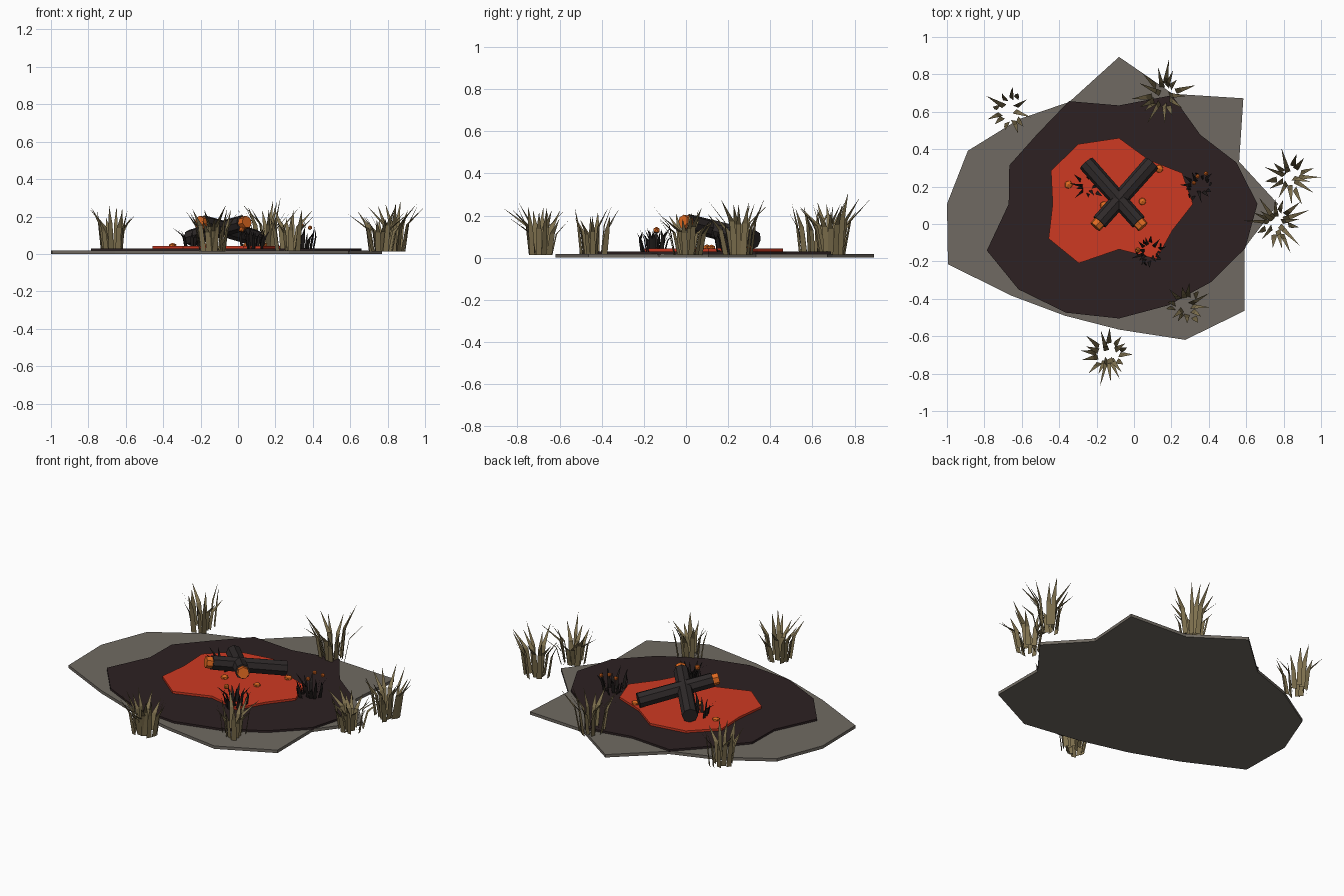
import bpy, bmesh, math, random
from mathutils import Vector

if "Cube" in bpy.data.objects:
    bpy.data.objects.remove(bpy.data.objects["Cube"])

random.seed(7)


def srgb(r, g, b, a=1.0):
    lin = lambda c: ((c / 255 + 0.055) / 1.055) ** 2.4 if c > 10 else c / 255 / 12.92
    return (lin(r), lin(g), lin(b), a)


def material(name, *rgb):
    m = bpy.data.materials.new(name)
    m.diffuse_color = srgb(*rgb)
    m.use_nodes = True
    m.node_tree.nodes["Principled BSDF"].inputs["Base Color"].default_value = m.diffuse_color
    return m


ASH = material("grey ash", 112, 106, 98, 0.92)
SCORCH = material("scorched earth", 45, 33, 34)
GLOW = material("glowing red", 206, 58, 34)
CHAR = material("charred wood", 46, 41, 41)
BURNT = material("burnt grass", 30, 26, 25)
EMBER = material("ember orange", 222, 105, 32)
DRY = material("dry grass", 126, 112, 78)


def finish(name, bm, mat):
    me = bpy.data.meshes.new(name)
    bm.to_mesh(me)
    bm.free()
    me.materials.append(mat)
    ob = bpy.data.objects.new(name, me)
    bpy.context.collection.objects.link(ob)
    return ob


def patch(name, radii, z0, z1, mat):
    """Irregular slab: radii at even angles round the fire centre, squashed in y."""
    bm = bmesh.new()
    n = len(radii)
    verts = [bm.verts.new((-0.08 + r * math.cos(math.tau * i / n),
                           0.107 + 0.85 * r * math.sin(math.tau * i / n), z0))
             for i, r in enumerate(radii)]
    face = bm.faces.new(verts)
    ext = bmesh.ops.extrude_face_region(bm, geom=[face], use_keep_orig=True)
    for v in ext["geom"]:
        if isinstance(v, bmesh.types.BMVert):
            v.co.z = z1
    bmesh.ops.recalc_face_normals(bm, faces=bm.faces)
    return finish(name, bm, mat)


def rod(name, a, b, radius, sides, mat):
    """Faceted cylinder from a to b."""
    a, b = Vector(a), Vector(b)
    bm = bmesh.new()
    bmesh.ops.create_cone(bm, cap_ends=True, segments=sides, radius1=radius,
                          radius2=radius * 0.95, depth=(b - a).length)
    ob = finish(name, bm, mat)
    ob.location = (a + b) / 2
    ob.rotation_euler = (b - a).to_track_quat('Z', 'Y').to_euler()
    return ob


def tuft(name, x, y, z, count, spread, height, reach, width, first, mat):
    """Clump of flat blades: upright stalk, then a pointed tip leaning outward."""
    bm = bmesh.new()
    for i in range(count):
        ang = math.radians(first) + i * 2.39996
        out = Vector((math.cos(ang), math.sin(ang), 0))
        turn = ang + random.uniform(-0.7, 0.7)
        side = Vector((-math.sin(turn), math.cos(turn), 0)) * width / 2
        k = 1.0 if i == 0 else random.uniform(0.55, 0.97)
        h = height * (0.9 if i == 0 else random.uniform(0.65, 1.0))
        root = Vector((x, y, z)) + out * spread * random.uniform(0.3, 1.0)
        mid = root + out * reach * 0.16 * k + Vector((0, 0, h * 0.6))
        tip = Vector((x, y, z)) + out * reach * k + Vector((0, 0, h))
        v = [bm.verts.new(p) for p in (root - side, root + side, mid + side * 0.85,
                                       mid - side * 0.85, tip)]
        bm.faces.new(v[:4])
        bm.faces.new((v[3], v[2], v[4]))
    return finish(name, bm, mat)


# Ground layers: ash, scorched earth, glowing bed
patch("ash_ring", [.85, .695, .94, .75, .925, .695, .755, .875,
                   .92, .99, .815, .76, .79, .925, .95, .725], 0.0, 0.018, ASH)
patch("scorched_patch", [.74, .68, .615, .74, .62, .70, .62, .635,
                         .59, .765, .76, .74, .72, .69, .695, .73], 0.014, 0.03, SCORCH)
patch("glowing_bed", [.395, .39, .32, .415, .435, .42,
                      .355, .435, .43, .285, .40, .33], 0.026, 0.043, GLOW)

# Crossed charred logs with burning front ends
for i, (back, front) in enumerate([((-0.255, 0.325, 0.085), (0.025, 0.01, 0.165)),
                                   ((0.095, 0.325, 0.085), (-0.185, 0.01, 0.165))]):
    rod(f"log_{i + 1}", back, front, 0.045, 8, CHAR)
    d = (Vector(front) - Vector(back)).normalized()
    rod(f"log_ember_{i + 1}", Vector(front) - d * 0.01, Vector(front) + d * 0.035,
        0.035, 7, EMBER)

# Loose coals on the bed, and sparks on the burnt grass tips
coals = [(-0.35, 0.21, 0.043, 0.024), (-0.16, 0.10, 0.047, 0.024),
         (0.135, 0.295, 0.047, 0.024), (0.045, 0.12, 0.047, 0.022),
         (0.02, -0.14, 0.13, 0.017), (0.32, 0.22, 0.12, 0.013),
         (0.34, 0.255, 0.15, 0.013), (0.385, 0.27, 0.14, 0.013)]
for i, (x, y, z, r) in enumerate(coals):
    bm = bmesh.new()
    bmesh.ops.create_icosphere(bm, subdivisions=1, radius=r)
    ob = finish(f"coal_{i + 1}", bm, EMBER)
    ob.location = (x, y, z)
    ob.scale.z = 0.7 if z < 0.1 else 1.0

# Burnt grass inside the fire
for i, (x, y, n, first) in enumerate([(0.08, -0.15, 18, 200), (0.34, 0.205, 14, 40),
                                      (-0.25, 0.20, 10, 170)]):
    tuft(f"burnt_grass_{i + 1}", x, y, 0.03, n, 0.07, 0.12, 0.10, 0.02, first, BURNT)

# Dry grass around the edge
clumps = [(-0.66, 0.61, 0.25, 0.15, 12, 150), (0.16, 0.69, 0.30, 0.19, 15, 82),
          (0.83, 0.25, 0.27, 0.17, 14, 0), (0.76, 0.01, 0.25, 0.19, 16, 20),
          (0.28, -0.44, 0.25, 0.14, 13, 30), (-0.14, -0.70, 0.25, 0.175, 17, 256)]
for i, (x, y, h, reach, n, first) in enumerate(clumps):
    tuft(f"dry_grass_{i + 1}", x, y, 0.012, n, 0.07, h, reach, 0.03, first, DRY)
